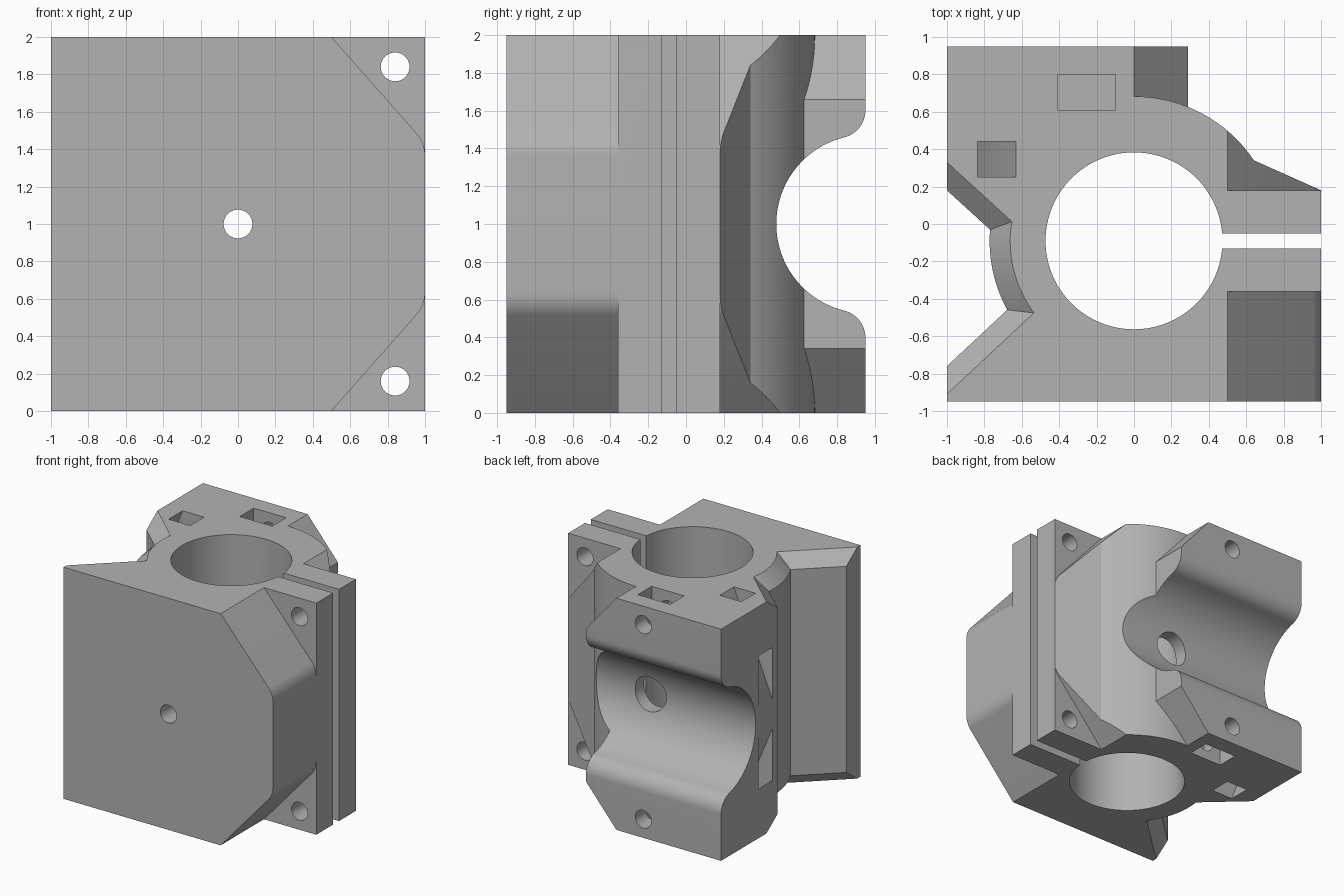
import bpy, bmesh
from math import sin, cos, tau, atan2, sqrt, radians
from mathutils import Vector

cube = bpy.data.objects.get("Cube")
if cube:
    bpy.data.objects.remove(cube, do_unlink=True)

BORE_Y = -0.09      # bore axis
SHELL = 0.772       # outer radius around the bore
MID = 1.0           # mid height, mirror plane of all features


def loft(name, sections):
    """Closed solid through matching rings of points."""
    bm = bmesh.new()
    rings = [[bm.verts.new(p) for p in ring] for ring in sections]
    n = len(rings[0])
    for a, b in zip(rings, rings[1:]):
        for i in range(n):
            j = (i + 1) % n
            bm.faces.new((a[i], a[j], b[j], b[i]))
    bm.faces.new(rings[0])
    bm.faces.new(rings[-1])
    bmesh.ops.recalc_face_normals(bm, faces=bm.faces)
    mesh = bpy.data.meshes.new(name)
    bm.to_mesh(mesh)
    bm.free()
    ob = bpy.data.objects.new(name, mesh)
    bpy.context.collection.objects.link(ob)
    return ob


def prism(name, profile, axis, start, end):
    """Extrude a 2D profile along x, y or z."""
    place = {"x": lambda u, v, w: (w, u, v),
             "y": lambda u, v, w: (u, w, v),
             "z": lambda u, v, w: (u, v, w)}[axis]
    return loft(name, [[place(u, v, w) for u, v in profile] for w in (start, end)])


def arc(cx, cy, r, a0, a1, steps):
    return [(cx + r * cos(a0 + (a1 - a0) * i / steps),
             cy + r * sin(a0 + (a1 - a0) * i / steps)) for i in range(steps + 1)]


def circle(cx, cy, r, steps=32):
    return arc(cx, cy, r, 0, tau, steps)[:-1]


def rect(u0, u1, v0, v1):
    return [(u0, v0), (u1, v0), (u1, v1), (u0, v1)]


def flip(profile):
    return [(u, 2 * MID - v) for u, v in profile]


def combine(target, tool, operation):
    tool.hide_render = True
    mod = target.modifiers.new(operation, "BOOLEAN")
    mod.operation, mod.solver, mod.object = operation, "EXACT", tool
    bpy.context.view_layer.objects.active = target
    bpy.ops.object.modifier_apply(modifier=mod.name)
    bpy.data.objects.remove(tool, do_unlink=True)


def cut(tool):
    combine(body, tool, "DIFFERENCE")


# Main body: front slab, clamp flange and rounded shell
shell_start = atan2(0.34 - BORE_Y, 0.64)
outline = [(-1, -0.95), (1, -0.95), (1, 0.18)]
outline += arc(0, BORE_Y, SHELL, shell_start, tau / 4, 28)
outline += [(-1, BORE_Y + SHELL)]
body = prism("clamp_body", outline, "z", 0, 2)

# Rear block with chamfered ends
block = [(-1, 0), (0, 0), (0.29, 0.34), (0.29, 1.66), (0, 2), (-1, 2)]
combine(body, prism("rear_block", block, "y", 0.2, 0.95), "UNION")

# Vertical bore and clamp slot
cut(prism("bore", circle(0, BORE_Y, 0.473, 96), "z", -0.1, 2.1))
cut(prism("slot", rect(0.3, 1.1, -0.13, -0.05), "z", -0.1, 2.1))

# Horizontal rod trough across the back, with rounded lips
lip = 0.148
lip_z = sqrt((0.472 + lip) ** 2 - lip ** 2)
touch = atan2(lip_z, -lip)
trough = arc(0.95, MID, 0.472, touch, tau - touch, 64)
lower = arc(0.95 - lip, MID - lip_z, lip, tau - touch - tau / 2, 0, 12)[1:]
upper = flip(lower)[::-1]
trough += lower + [(1.1, MID - lip_z), (1.1, MID + lip_z)] + upper
cut(prism("trough", trough, "x", -1.2, 1.2))


# Side notch that follows the shell, chamfered at top and bottom
def notch_ring(z, grow):
    r = SHELL - grow
    ends = []
    for y0, slope in ((0.18 + 1.362 * grow, -0.914), (-0.76 - 1.362 * grow, 0.935)):
        start, way = Vector((-1, y0 - BORE_Y)), Vector((1, slope))
        a, b, c = way.dot(way), start.dot(way), start.dot(start) - r * r
        hit = start + way * ((-b - sqrt(b * b - a * c)) / a)
        ends.append((atan2(hit.y, hit.x) % tau, (-1.2, y0 - 0.2 * slope)))
    ring = [ends[0][1]] + arc(0, BORE_Y, r, ends[0][0], ends[1][0], 16) + [ends[1][1]]
    return [(x, y, z) for x, y in ring]


cut(loft("notch", [notch_ring(-0.04, 0.15), notch_ring(0.11, 0),
                   notch_ring(1.89, 0), notch_ring(2.04, 0.15)]))

# Sloped right corners, with a soft turn into the side face
turn = []
p, q, r = Vector((0.96, 1.479)), Vector((1, 1.43)), Vector((1, 1.36))
for i in range(9):
    t = i / 8
    turn.append(tuple(p * (1 - t) ** 2 + q * 2 * t * (1 - t) + r * t * t))
corner = [(0.323, 2.2)] + turn + [(1.2, 1.36), (1.2, 2.2)]

# Slanted strap channel from the end face to the left side
channel = [(-0.84 + 0.04, 2.1), (-0.63 + 0.04, 2.1), (-1.1, 0.89), (-1.1, 1.31)]

for side in (lambda s: s, flip):
    cut(prism("front_corner", side(corner), "y", -1.1, -0.36))
    cut(prism("back_corner", side(corner), "y", 0.18, 1.1))
    cut(prism("clamp_bolt_hole", side(circle(0.84, 1.84, 0.077)), "y", -1.1, 1.1))
    cut(prism("rear_bolt_hole", side(circle(-0.257, 1.84, 0.077)), "y", 0.5, 1.1))
    cut(prism("nut_pocket", side(rect(-0.41, -0.1, 1.69, 2.1)), "y", 0.61, 0.8))
    cut(prism("strap_channel", side(channel), "y", 0.25, 0.44))

# Centre screw hole: narrow at the front, wide at the trough
cut(prism("centre_hole", circle(0, MID, 0.077), "y", -1.1, 0))
cut(prism("centre_recess", circle(0, MID, 0.15), "y", 0, 0.9))

# Single grey material
grey = bpy.data.materials.new("grey_plastic")
grey.use_nodes = True
colour = (0.45, 0.45, 0.45, 1)
grey.diffuse_color = colour
grey.node_tree.nodes["Principled BSDF"].inputs["Base Color"].default_value = colour
body.data.materials.clear()
body.data.materials.append(grey)

bpy.ops.object.select_all(action="DESELECT")
body.select_set(True)
bpy.context.view_layer.objects.active = body
bpy.ops.object.shade_smooth_by_angle(angle=radians(25))
